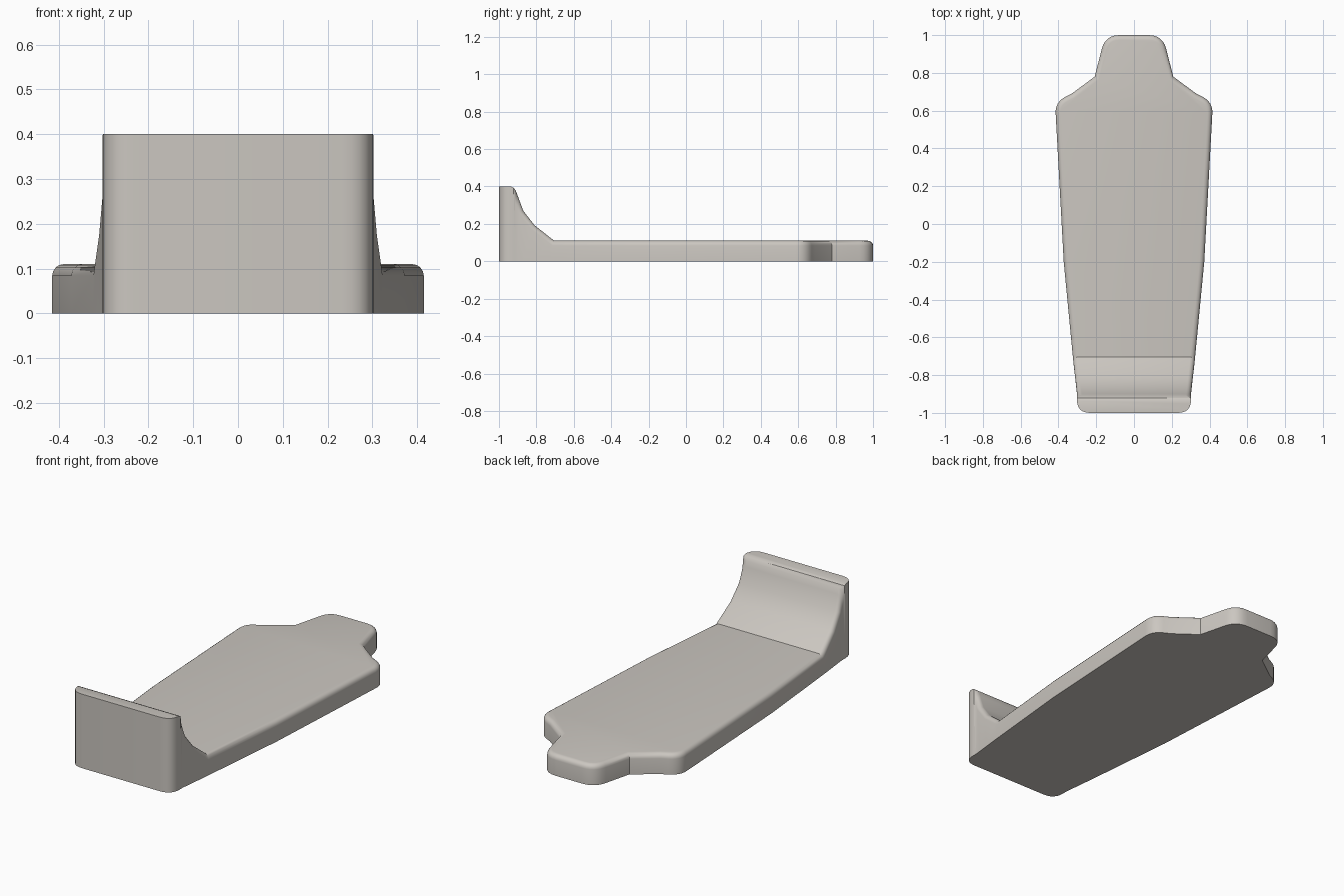
import bpy, bmesh
from mathutils import Vector

if "Cube" in bpy.data.objects:
    bpy.data.objects.remove(bpy.data.objects["Cube"])

mat = bpy.data.materials.new("warm light grey")
mat.diffuse_color = (0.60, 0.57, 0.53, 1)
mat.use_nodes = True
mat.node_tree.nodes["Principled BSDF"].inputs["Base Color"].default_value = mat.diffuse_color

# Right half of the plan: x, y, distance of corner rounding
HALF = [(0.302, -1.0, 0.07), (0.302, -0.9, 0.0), (0.322, -0.72, 0.0),
        (0.372, -0.2, 0.0), (0.418, 0.645, 0.06), (0.33, 0.69, 0.0),
        (0.208, 0.78, 0.0), (0.155, 0.99, 0.075), (0.10, 1.0, 0.0)]
HALF[-2:] = [(0.152, 1.0, 0.075)]
# Side profile of the upper surface: y, z
PROFILE = [(-1.0, 0.4), (-0.937, 0.4), (-0.922, 0.394), (-0.910, 0.378),
           (-0.87, 0.27), (-0.81, 0.193), (-0.705, 0.11), (1.1, 0.11)]


def rounded(points, steps=6):
    out = []
    for i, (x, y, d) in enumerate(points):
        p = Vector((x, y))
        if d == 0:
            out.append(p)
            continue
        a = Vector(points[i - 1][:2])
        b = Vector(points[(i + 1) % len(points)][:2])
        a = p + (a - p).normalized() * d
        b = p + (b - p).normalized() * d
        for k in range(steps + 1):
            t = k / steps
            out.append(a * (1 - t) ** 2 + p * (1.72 * t * (1 - t) + 0.28 * t * (1 - t)) + b * t * t)
    return out


def height(y):
    for (y0, z0), (y1, z1) in zip(PROFILE, PROFILE[1:]):
        if y <= y1 + 1e-6:
            return z0 + (z1 - z0) * (y - y0) / (y1 - y0)
    return PROFILE[-1][1]


# Prism of the rounded plan outline
outline = rounded(HALF + [(-x, y, d) for x, y, d in reversed(HALF)])
bm = bmesh.new()
base = bm.faces.new([bm.verts.new((p.x, p.y, 0)) for p in outline])
res = bmesh.ops.extrude_face_region(bm, geom=[base], use_keep_orig=True)
for v in res["geom"]:
    if isinstance(v, bmesh.types.BMVert):
        v.co.z = 0.5

# Cut across at the profile points, then drop the top onto the profile
for y, z in PROFILE[1:-1]:
    bmesh.ops.bisect_plane(bm, geom=bm.verts[:] + bm.edges[:] + bm.faces[:],
                           plane_co=(0, y, 0), plane_no=(0, 1, 0), dist=1e-5)
for v in bm.verts:
    if v.co.z > 0.3:
        v.co.z = height(v.co.y)
bmesh.ops.recalc_face_normals(bm, faces=bm.faces[:])

# Soft rim around the bed and up the curved ends of the backrest
bm.normal_update()
rim = []
for e in bm.edges:
    if len(e.link_faces) == 2 and min(v.co.z for v in e.verts) > 0.05:
        n = sorted(abs(f.normal.z) for f in e.link_faces)
        if n[0] < 0.01 and n[1] > 0.05 and min(v.co.y for v in e.verts) > -0.92:
            rim.append(e)
bmesh.ops.bevel(bm, geom=rim, offset=0.026, offset_type='OFFSET', segments=4,
                profile=0.5, affect='EDGES', clamp_overlap=False)

me = bpy.data.meshes.new("bed_with_backrest")
bm.to_mesh(me)
bm.free()
me.materials.append(mat)
ob = bpy.data.objects.new("bed_with_backrest", me)
bpy.context.collection.objects.link(ob)
bpy.context.view_layer.objects.active = ob
ob.select_set(True)
bpy.ops.object.shade_smooth_by_angle(angle=0.52)
